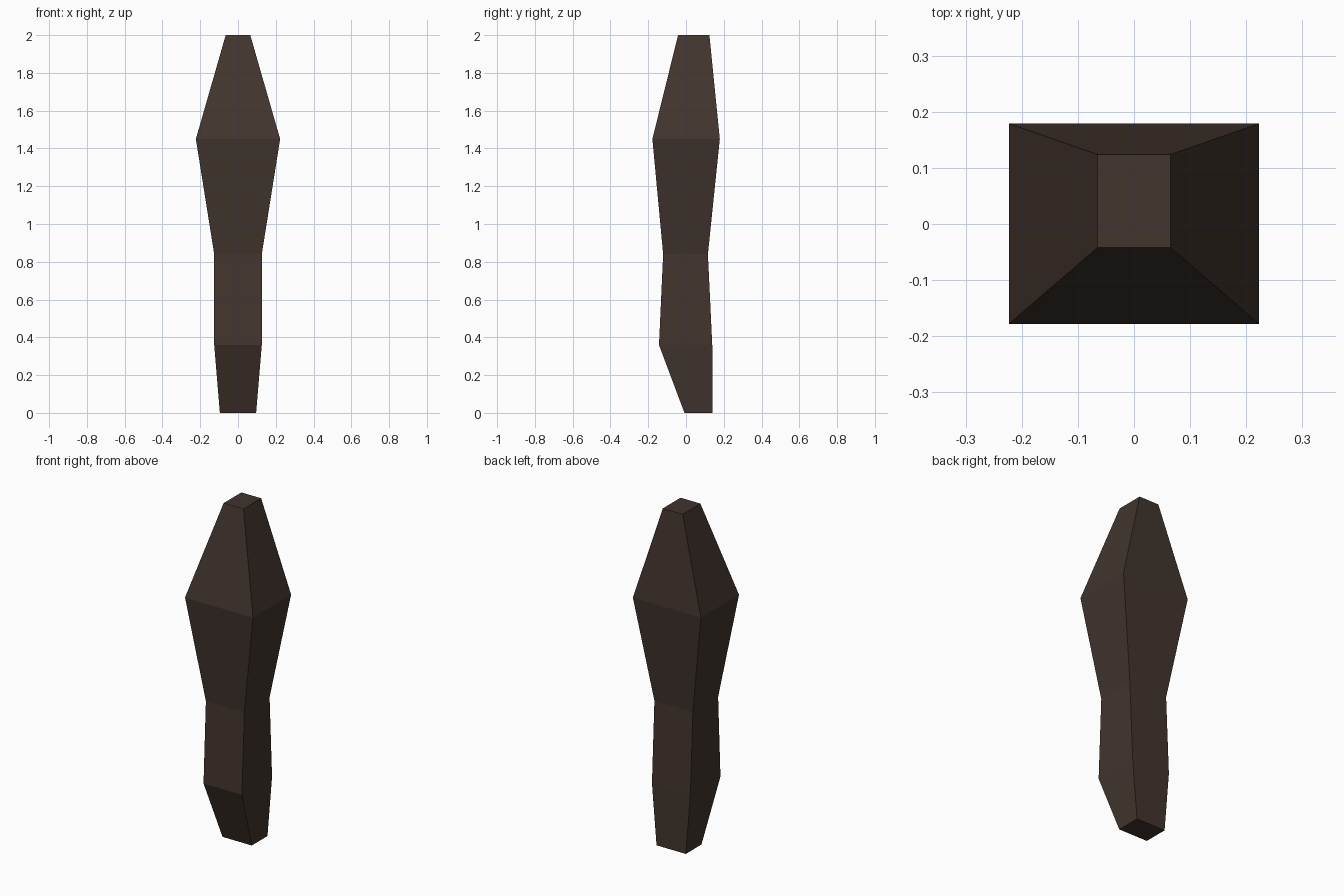
import bpy, bmesh

if "Cube" in bpy.data.objects:
    bpy.data.objects.remove(bpy.data.objects["Cube"])

# Dark brown material
mat = bpy.data.materials.new("dark brown")
mat.diffuse_color = (0.054, 0.035, 0.027, 1)
mat.use_nodes = True
mat.node_tree.nodes["Principled BSDF"].inputs["Base Color"].default_value = mat.diffuse_color

# Cross-sections up the shaft: height, half width, front y, back y
SECTIONS = [
    (0.00, 0.096, -0.008, 0.139),
    (0.36, 0.126, -0.143, 0.139),
    (0.84, 0.126, -0.121, 0.116),
    (1.45, 0.223, -0.178, 0.179),
    (2.00, 0.065, -0.042, 0.124),
]

# Tapered four-sided body lofted through the sections
bm = bmesh.new()
rings = [[bm.verts.new(p) for p in ((-w, f, z), (w, f, z), (w, b, z), (-w, b, z))]
         for z, w, f, b in SECTIONS]
for low, high in zip(rings, rings[1:]):
    for i in range(4):
        j = (i + 1) % 4
        bm.faces.new((low[i], low[j], high[j], high[i]))
bm.faces.new(rings[0][::-1])
bm.faces.new(rings[-1])
bmesh.ops.recalc_face_normals(bm, faces=bm.faces)

mesh = bpy.data.meshes.new("tapered_body")
bm.to_mesh(mesh)
bm.free()
mesh.materials.append(mat)
bpy.context.collection.objects.link(bpy.data.objects.new("tapered_body", mesh))
